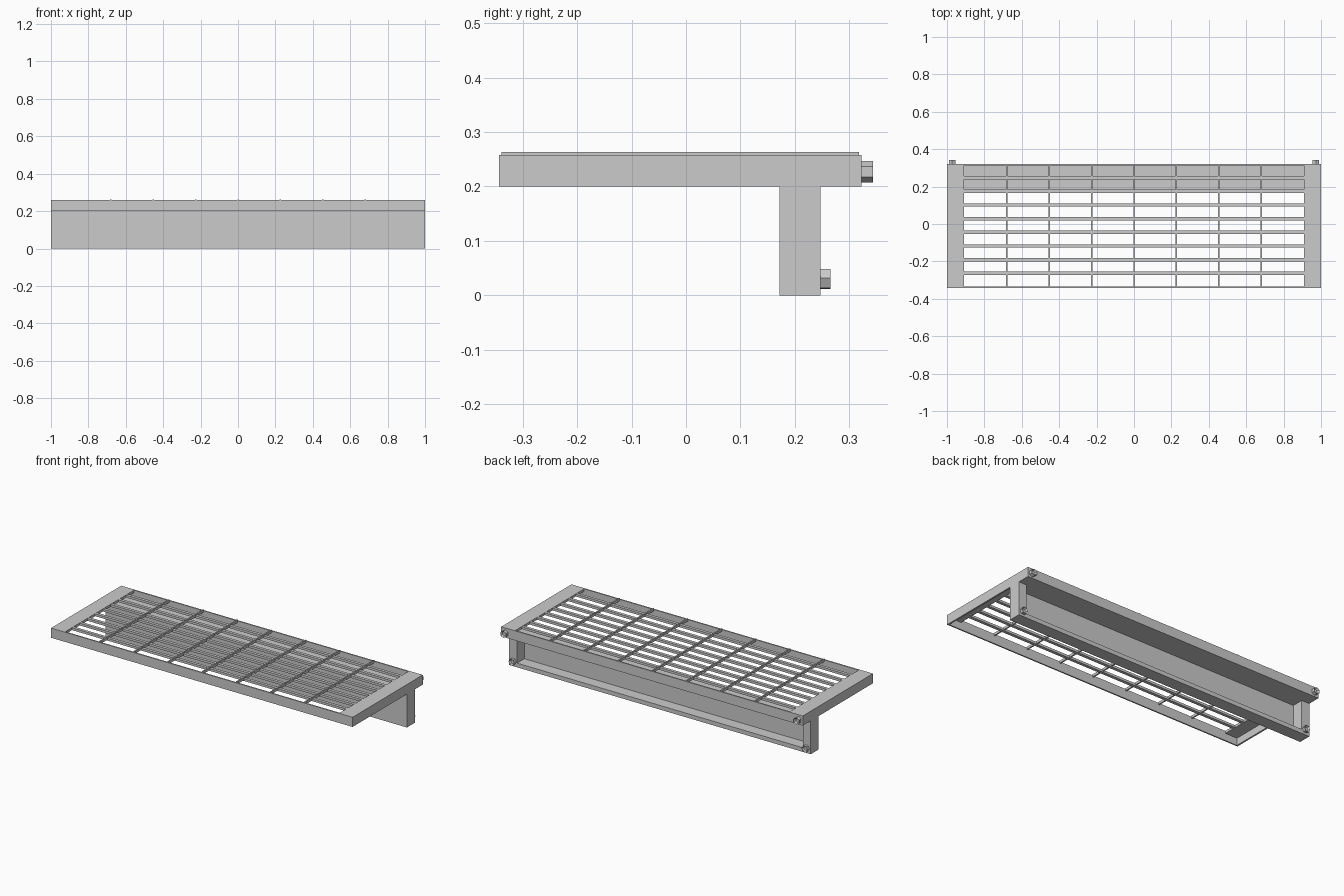
import bpy, bmesh, math
from mathutils import Matrix

if "Cube" in bpy.data.objects:
    bpy.data.objects.remove(bpy.data.objects["Cube"])

TOP = 0.258          # deck surface height
YF, YB = -0.343, 0.322


def make(name, bm):
    bmesh.ops.recalc_face_normals(bm, faces=bm.faces)
    me = bpy.data.meshes.new(name)
    bm.to_mesh(me)
    bm.free()
    ob = bpy.data.objects.new(name, me)
    bpy.context.collection.objects.link(ob)
    return ob


def box(name, x0, x1, y0, y1, z0, z1):
    bm = bmesh.new()
    m = Matrix.Translation(((x0 + x1) / 2, (y0 + y1) / 2, (z0 + z1) / 2))
    bmesh.ops.create_cube(bm, size=1, matrix=m @ Matrix.Diagonal((x1 - x0, y1 - y0, z1 - z0, 1)))
    return make(name, bm)


def mirrored_box(name, x0, x1, *rest):
    box(name + "_right", x0, x1, *rest)
    box(name + "_left", -x1, -x0, *rest)


# Hexagonal bolt head with a socket, pointing backwards
def bolt(name, x, z, y0, y1, turn):
    bm = bmesh.new()
    m = Matrix.Translation((x, (y0 + y1) / 2, z)) @ Matrix.Rotation(turn, 4, 'Y') @ Matrix.Rotation(math.pi / 2, 4, 'X')
    bmesh.ops.create_cone(bm, cap_ends=True, segments=6, radius1=0.02, radius2=0.02, depth=y1 - y0, matrix=m)
    bm.normal_update()
    cap = max(bm.faces, key=lambda f: f.calc_center_median().y)
    bmesh.ops.inset_region(bm, faces=[cap], thickness=0.008)
    bmesh.ops.translate(bm, verts=cap.verts, vec=(0, -0.01, 0))
    make(name, bm)


# Deck frame: thin outer walls with wide flanges at both ends
box("deck_front_wall", -1, 1, YF, YF + 0.008, 0.2, TOP)
box("deck_back_wall", -1, 1, YB - 0.008, YB, 0.2, TOP)
mirrored_box("deck_side_wall", 0.99, 1, YF, YB, 0.2, TOP)
mirrored_box("deck_end_flange", 0.91, 1, YF, YB, TOP - 0.015, TOP)

# Plate under the rear of the deck
box("deck_rear_plate", -1, 1, 0.172, YB, 0.2, 0.208)

# Long slats
for i in range(8):
    y = -0.337 + 0.0731 * (i + 1)
    box(f"slat_{i + 1}", -0.915, 0.915, y - 0.009, y + 0.009, TOP - 0.015, TOP - 0.001)

# Cross wires standing slightly proud of the slats
for i in range(7):
    x = (i - 3) * 0.2265
    box(f"cross_wire_{i + 1}", x - 0.004, x + 0.004, YF + 0.004, YB - 0.004, TOP - 0.01, 0.263)

# Rear beam: tray open towards the back
box("beam_front_plate", -1, 1, 0.172, 0.178, 0, 0.2)
box("beam_bottom", -1, 1, 0.172, 0.247, 0, 0.025)
mirrored_box("beam_end_post", 0.948, 1, 0.172, 0.247, 0, 0.2)

# Mounting bolts
for s, side in ((1, "right"), (-1, "left")):
    bolt("upper_bolt_" + side, s * 0.972, 0.227, YB - 0.001, 0.343, 0)
    bolt("lower_bolt_" + side, s * 0.972, 0.03, 0.246, 0.265, math.radians(25))
